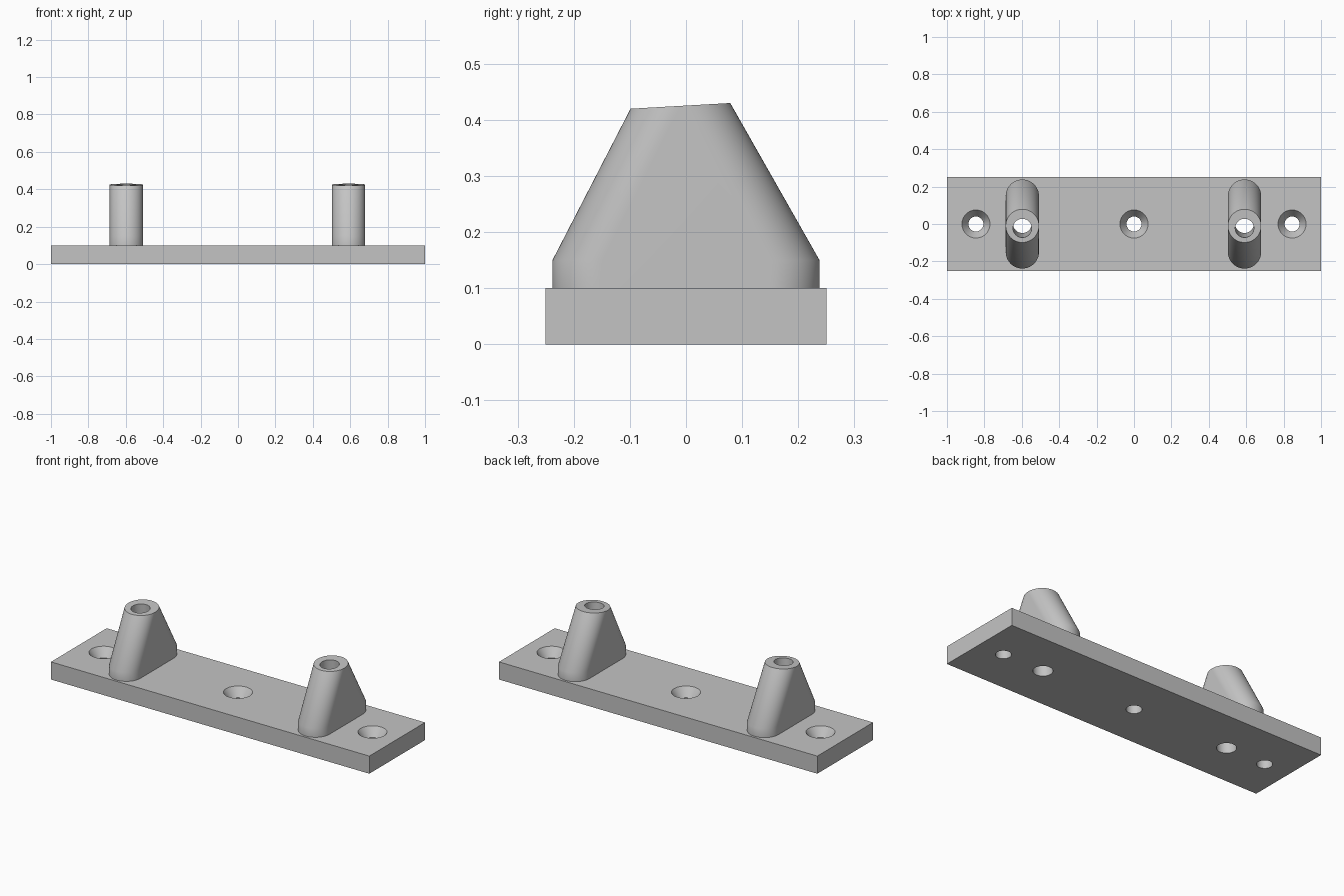
import bpy, bmesh, math
from mathutils import Matrix, Vector

if "Cube" in bpy.data.objects:
    bpy.data.objects.remove(bpy.data.objects["Cube"], do_unlink=True)

GREY = (0.55, 0.55, 0.55, 1)
grey = bpy.data.materials.new("grey")
grey.use_nodes = True
grey.diffuse_color = GREY
grey.node_tree.nodes["Principled BSDF"].inputs["Base Color"].default_value = GREY

PLATE_T = 0.1
POST_R = 0.089
TILT = 0.057
SEG = 64


def make_object(name, bm):
    bmesh.ops.recalc_face_normals(bm, faces=bm.faces[:])
    mesh = bpy.data.meshes.new(name)
    bm.to_mesh(mesh)
    bm.free()
    mesh.materials.append(grey)
    obj = bpy.data.objects.new(name, mesh)
    bpy.context.collection.objects.link(obj)
    return obj


def lathe_cutter(profile, matrix):
    """Closed solid of revolution from (radius, height) points."""
    bm = bmesh.new()
    rings = []
    for r, z in profile:
        ring = bmesh.ops.create_circle(bm, segments=SEG, radius=r,
                                       matrix=matrix @ Matrix.Translation((0, 0, z)))
        rings.append(ring["verts"])
    for low, high in zip(rings, rings[1:]):
        for i in range(SEG):
            j = (i + 1) % SEG
            bm.faces.new((low[i], low[j], high[j], high[i]))
    bm.faces.new(rings[0])
    bm.faces.new(rings[-1])
    return make_object("cutter", bm)


def cut(obj, cutter):
    mod = obj.modifiers.new("hole", "BOOLEAN")
    mod.operation = "DIFFERENCE"
    mod.solver = "EXACT"
    mod.object = cutter
    bpy.context.view_layer.objects.active = obj
    bpy.ops.object.modifier_apply(modifier=mod.name)
    bpy.data.objects.remove(cutter, do_unlink=True)


def smooth(obj):
    bpy.ops.object.select_all(action="DESELECT")
    obj.select_set(True)
    bpy.context.view_layer.objects.active = obj
    bpy.ops.object.shade_smooth_by_angle(angle=math.radians(30))


def bore(x):
    """Slightly leaning through hole of a post."""
    matrix = Matrix.Translation((x, 0.002, 0)) @ Matrix.Rotation(TILT, 4, "X")
    return lathe_cutter([(0.05, -0.1), (0.05, 0.6)], matrix)


def make_post(name, x):
    """Hull of a long rounded foot and a small tilted round top."""
    bm = bmesh.new()
    for z in (PLATE_T, 0.15):
        for y in (-0.149, 0.149):
            bmesh.ops.create_circle(bm, segments=SEG, radius=POST_R,
                                    matrix=Matrix.Translation((x, y, z)))
    top = Matrix.Translation((x, -0.01, 0.425)) @ Matrix.Rotation(TILT, 4, "X")
    bmesh.ops.create_circle(bm, segments=SEG, radius=POST_R, matrix=top)
    hull = bmesh.ops.convex_hull(bm, input=bm.verts[:])
    loose = [v for v in bm.verts if not v.link_faces]
    bmesh.ops.delete(bm, geom=loose, context="VERTS")
    bmesh.ops.dissolve_limit(bm, angle_limit=math.radians(0.5),
                             verts=bm.verts[:], edges=bm.edges[:])
    post = make_object(name, bm)
    cut(post, bore(x))
    smooth(post)


# Base plate
bm = bmesh.new()
bmesh.ops.create_cube(bm, size=1)
bmesh.ops.scale(bm, vec=(2, 0.5, PLATE_T), verts=bm.verts[:])
bmesh.ops.translate(bm, vec=Vector((0, 0, PLATE_T / 2)), verts=bm.verts[:])
plate = make_object("base_plate", bm)

# Countersunk screw holes
for x in (-0.845, 0, 0.845):
    profile = [(0.04, -0.05), (0.04, 0.05), (0.075, PLATE_T), (0.075, 0.2)]
    cut(plate, lathe_cutter(profile, Matrix.Translation((x, 0, 0))))

# Posts, bored through together with the plate
for name, x in (("right_post", -0.597), ("left_post", 0.591)):
    cut(plate, bore(x))
    make_post(name, x)
smooth(plate)
